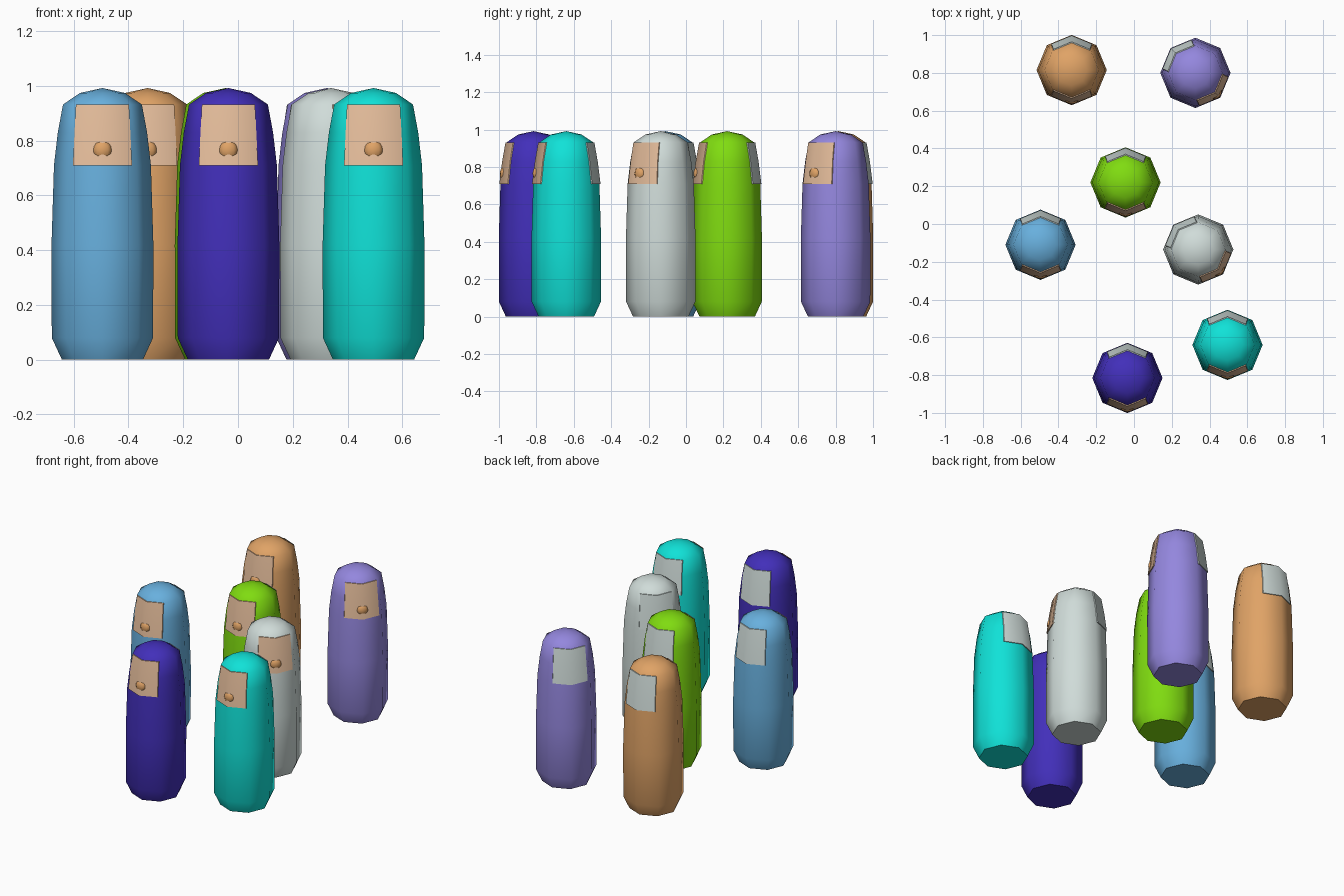
import bpy, bmesh, math
from mathutils import Matrix, Vector

if "Cube" in bpy.data.objects:
    bpy.data.objects.remove(bpy.data.objects["Cube"])


def srgb(r, g, b):
    f = lambda c: c / 12.92 if c <= 0.04045 else ((c + 0.055) / 1.055) ** 2.4
    return [f(v / 255) for v in (r, g, b)] + [1.0]


def material(name, rgb):
    m = bpy.data.materials.new(name)
    m.diffuse_color = srgb(*rgb)
    m.use_nodes = True
    m.node_tree.nodes["Principled BSDF"].inputs["Base Color"].default_value = m.diffuse_color
    return m


MATS = {n: material(n, c) for n, c in {
    "orange": (224, 163, 102), "purple": (148, 135, 222),
    "green": (128, 220, 16), "sky_blue": (104, 176, 222),
    "pale_grey": (208, 220, 217), "teal": (16, 226, 216),
    "indigo": (66, 47, 186), "skin": (230, 190, 156)}.items()}


def finish(bm, name, mat, place, smooth_angle):
    """Shade, place and link one part."""
    bmesh.ops.recalc_face_normals(bm, faces=bm.faces)
    for f in bm.faces:
        f.smooth = True
    for e in bm.edges:
        e.smooth = e.calc_face_angle(0) < math.radians(smooth_angle)
    me = bpy.data.meshes.new(name)
    bm.to_mesh(me)
    bm.free()
    me.materials.append(MATS[mat])
    ob = bpy.data.objects.new(name, me)
    ob.matrix_world = place
    bpy.context.collection.objects.link(ob)


SIDES = 8
# (radius, height) from the base up to the dome
PROFILE = [(0.148, 0.0), (0.185, 0.08), (0.186, 0.42), (0.177, 0.71),
           (0.163, 0.83), (0.144, 0.932), (0.082, 0.974)]
TOP = 0.992


def make_body(name, mat, place):
    bm = bmesh.new()
    rings = []
    for r, z in PROFILE:
        rings.append([bm.verts.new((r * math.cos(a), r * math.sin(a), z))
                      for a in (math.tau * k / SIDES for k in range(SIDES))])
    for lo, hi in zip(rings, rings[1:]):
        for k in range(SIDES):
            j = (k + 1) % SIDES
            bm.faces.new((lo[k], lo[j], hi[j], hi[k]))
    bm.faces.new(rings[0])
    tip = bm.verts.new((0, 0, TOP))
    for k in range(SIDES):
        bm.faces.new((rings[-1][k], rings[-1][(k + 1) % SIDES], tip))
    finish(bm, name, mat, place, 50)


# panel rows: height, half width, reach at the centre ridge
ROWS = [(0.71, 0.108, 0.183), (0.83, 0.102, 0.168), (0.932, 0.097, 0.150)]


def make_panel(name, mat, place, side):
    """Plate folded round the front (-1) or back (+1) ridge of the body."""
    bm = bmesh.new()
    fold = math.tan(math.radians(22.5))
    grid = []
    for depth in (0.0, 0.009):
        grid.append([[bm.verts.new((x, side * (reach - abs(x) * fold - depth), z))
                      for x in (-w, 0, w)] for z, w, reach in ROWS])
    outer, inner = grid
    for layer in grid:
        for i in range(2):
            for j in range(2):
                bm.faces.new((layer[i][j], layer[i][j + 1],
                              layer[i + 1][j + 1], layer[i + 1][j]))
    loop = [(0, 0), (0, 1), (0, 2), (1, 2), (2, 2), (2, 1), (2, 0), (1, 0)]
    for (a, b), (c, d) in zip(loop, loop[1:] + loop[:1]):
        bm.faces.new((outer[a][b], outer[c][d], inner[c][d], inner[a][b]))
    finish(bm, name, mat, place, 50)


def make_nose(name, place):
    """Flattened ball that just breaks through the face panel."""
    bm = bmesh.new()
    m = Matrix.Translation((0, -0.158, 0.765)) @ Matrix.Diagonal((0.035, 0.022, 0.036, 1))
    bmesh.ops.create_uvsphere(bm, u_segments=10, v_segments=8, radius=1, matrix=m)
    finish(bm, name, "orange", place, 60)


# x, y, turn in degrees, body colour
FIGURES = [(-0.33, 0.815, 0, "orange"), (0.325, 0.80, 45, "purple"),
           (-0.045, 0.22, 0, "green"), (-0.495, -0.11, 0, "sky_blue"),
           (0.34, -0.135, 45, "pale_grey"), (0.495, -0.64, 0, "teal"),
           (-0.035, -0.815, 0, "indigo")]

for x, y, turn, colour in FIGURES:
    place = Matrix.Translation(Vector((x, y, 0))) @ Matrix.Rotation(math.radians(turn), 4, 'Z')
    make_body(colour + "_body", colour, place)
    make_panel(colour + "_face_panel", "skin", place, -1)
    make_panel(colour + "_back_panel", "pale_grey", place, 1)
    make_nose(colour + "_nose", place)
